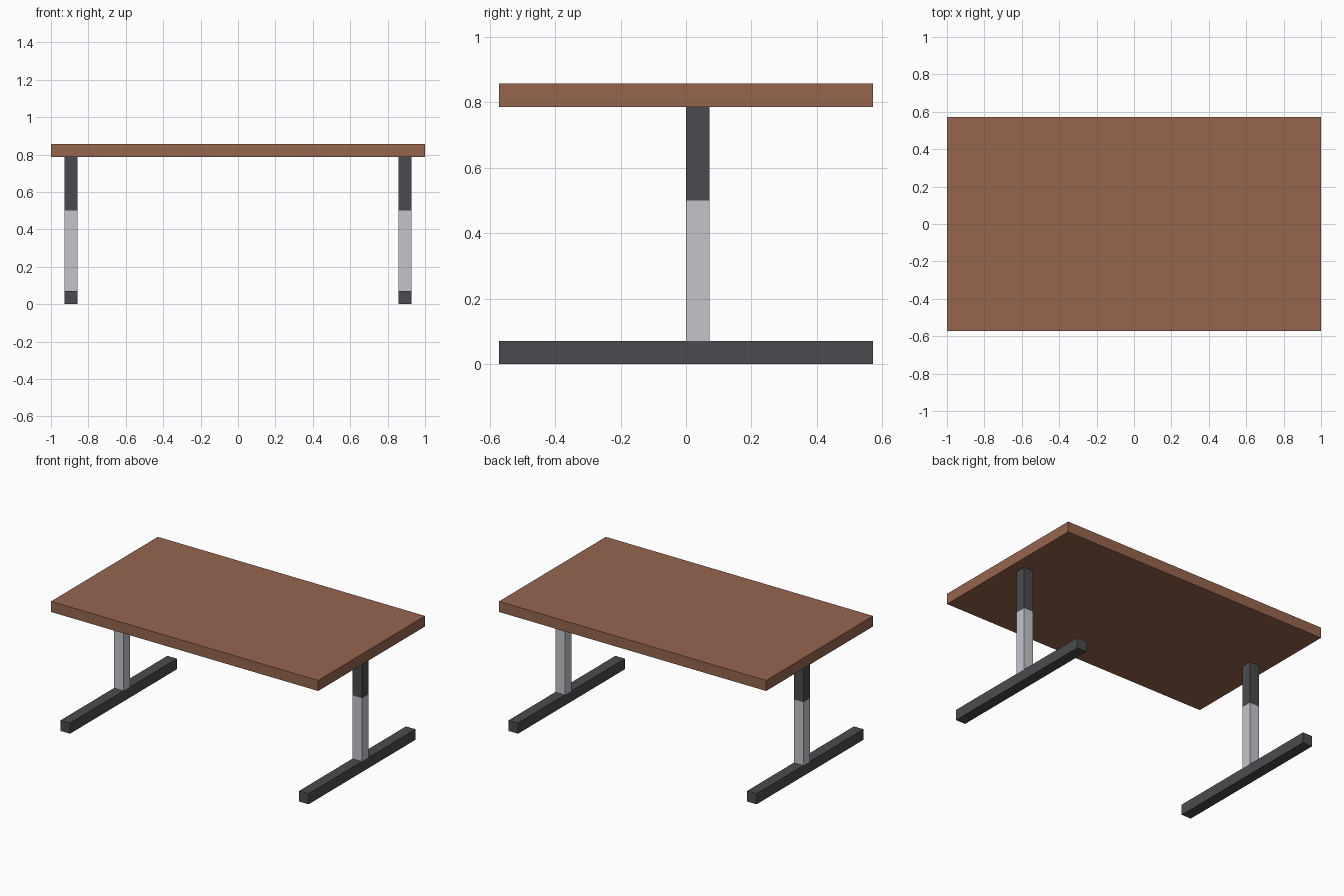
import bpy
import bmesh

if "Cube" in bpy.data.objects:
    bpy.data.objects.remove(bpy.data.objects["Cube"])

U = 1 / 14  # the desk is laid out on a grid of 28 x 16 x 12 units


def srgb(r, g, b):
    def lin(c):
        c /= 255
        return c / 12.92 if c <= 0.04045 else ((c + 0.055) / 1.055) ** 2.4
    return (lin(r), lin(g), lin(b), 1)


def material(name, rgb):
    m = bpy.data.materials.new(name)
    m.diffuse_color = srgb(*rgb)
    m.use_nodes = True
    m.node_tree.nodes["Principled BSDF"].inputs["Base Color"].default_value = m.diffuse_color
    return m


wood = material("brown wood", (150, 102, 78))
dark = material("dark metal", (75, 74, 78))
light = material("light metal", (194, 197, 202))


def box(name, lo, hi, mat):
    """Box between two corners given in grid units."""
    bm = bmesh.new()
    bmesh.ops.create_cube(bm, size=1)
    for v in bm.verts:
        v.co = [U * (a if c < 0 else b) for c, a, b in zip(v.co, lo, hi)]
    mesh = bpy.data.meshes.new(name)
    bm.to_mesh(mesh)
    bm.free()
    mesh.materials.append(mat)
    obj = bpy.data.objects.new(name, mesh)
    bpy.context.collection.objects.link(obj)
    return obj


# Tabletop
box("tabletop", (-14, -8, 11), (14, 8, 12), wood)

# T-shaped legs: floor bar, light lower column, dark upper column
for side, x in (("left", -13), ("right", 12)):
    box(side + "_foot_bar", (x, -8, 0), (x + 1, 8, 1), dark)
    box(side + "_lower_column", (x, 0, 1), (x + 1, 1, 7), light)
    box(side + "_upper_column", (x, 0, 7), (x + 1, 1, 11), dark)
